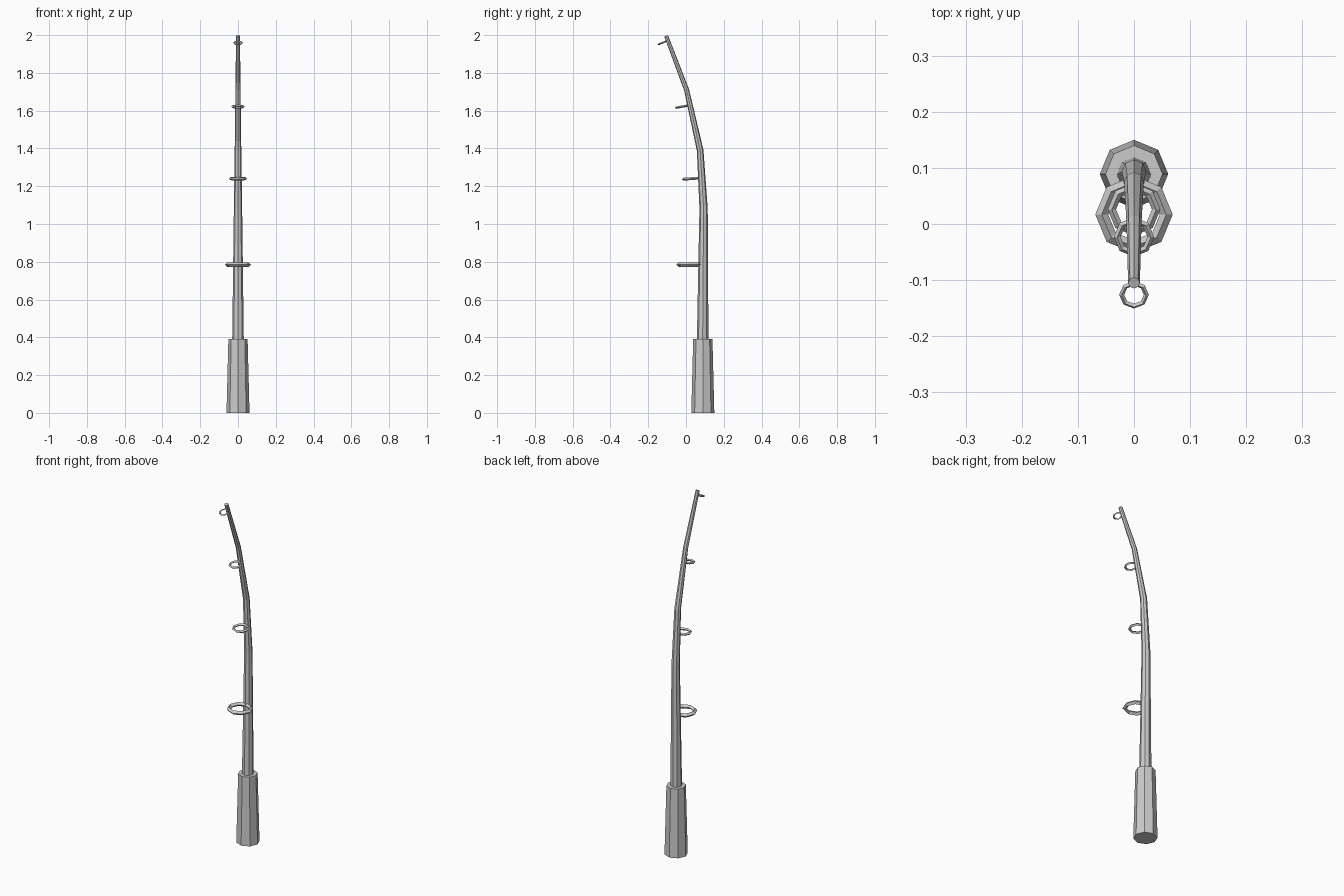
import bpy, bmesh, math
from mathutils import Vector

if "Cube" in bpy.data.objects:
    bpy.data.objects.remove(bpy.data.objects["Cube"])

SIDES = 8


def loft(name, stations):
    """Capped octagonal tube through (y, z, radius) stations in the x = 0 plane."""
    bm = bmesh.new()
    pts = [Vector((0, y, z)) for y, z, r in stations]
    rings = []
    for i, (y, z, r) in enumerate(stations):
        d_in = (pts[i] - pts[max(i - 1, 0)]).normalized()
        d_out = (pts[min(i + 1, len(pts) - 1)] - pts[i]).normalized()
        t = (d_in + d_out).normalized()
        side = Vector((1, 0, 0))
        up = t.cross(side)
        angles = [2 * math.pi * k / SIDES for k in range(SIDES)]
        rings.append([bm.verts.new(pts[i] + r * (math.cos(a) * side + math.sin(a) * up))
                      for a in angles])
    for a, b in zip(rings, rings[1:]):
        for k in range(SIDES):
            n = (k + 1) % SIDES
            bm.faces.new((a[k], a[n], b[n], b[k]))
    bm.faces.new(rings[0][::-1])
    bm.faces.new(rings[-1])
    bmesh.ops.recalc_face_normals(bm, faces=bm.faces)
    mesh = bpy.data.meshes.new(name)
    bm.to_mesh(mesh)
    bm.free()
    obj = bpy.data.objects.new(name, mesh)
    bpy.context.collection.objects.link(obj)
    return obj


# Grip
loft("handle", [(0.089, 0, 0.061), (0.089, 0.39, 0.051)])

# Tapered rod bending forward to the tip
loft("rod", [(0.088, 0.36, 0.031), (0.093, 1.08, 0.022), (0.075, 1.39, 0.0175),
             (0.003, 1.71, 0.0135), (-0.105, 1.996, 0.0105)])

# Line guides: y, z, outer radius, wire radius, tilt
guides = [(0.017, 0.785, 0.069, 0.0115, 0),
          (0.026, 1.24, 0.047, 0.0075, 4),
          (-0.023, 1.621, 0.036, 0.006, 10),
          (-0.126, 1.959, 0.0265, 0.0045, 22)]
for i, (y, z, outer, wire, tilt) in enumerate(guides, 1):
    bpy.ops.mesh.primitive_torus_add(
        major_segments=SIDES, minor_segments=4, major_radius=outer - wire,
        minor_radius=wire, location=(0, y, z), rotation=(math.radians(tilt), 0, 0))
    bpy.context.object.name = f"line_guide_{i}"
